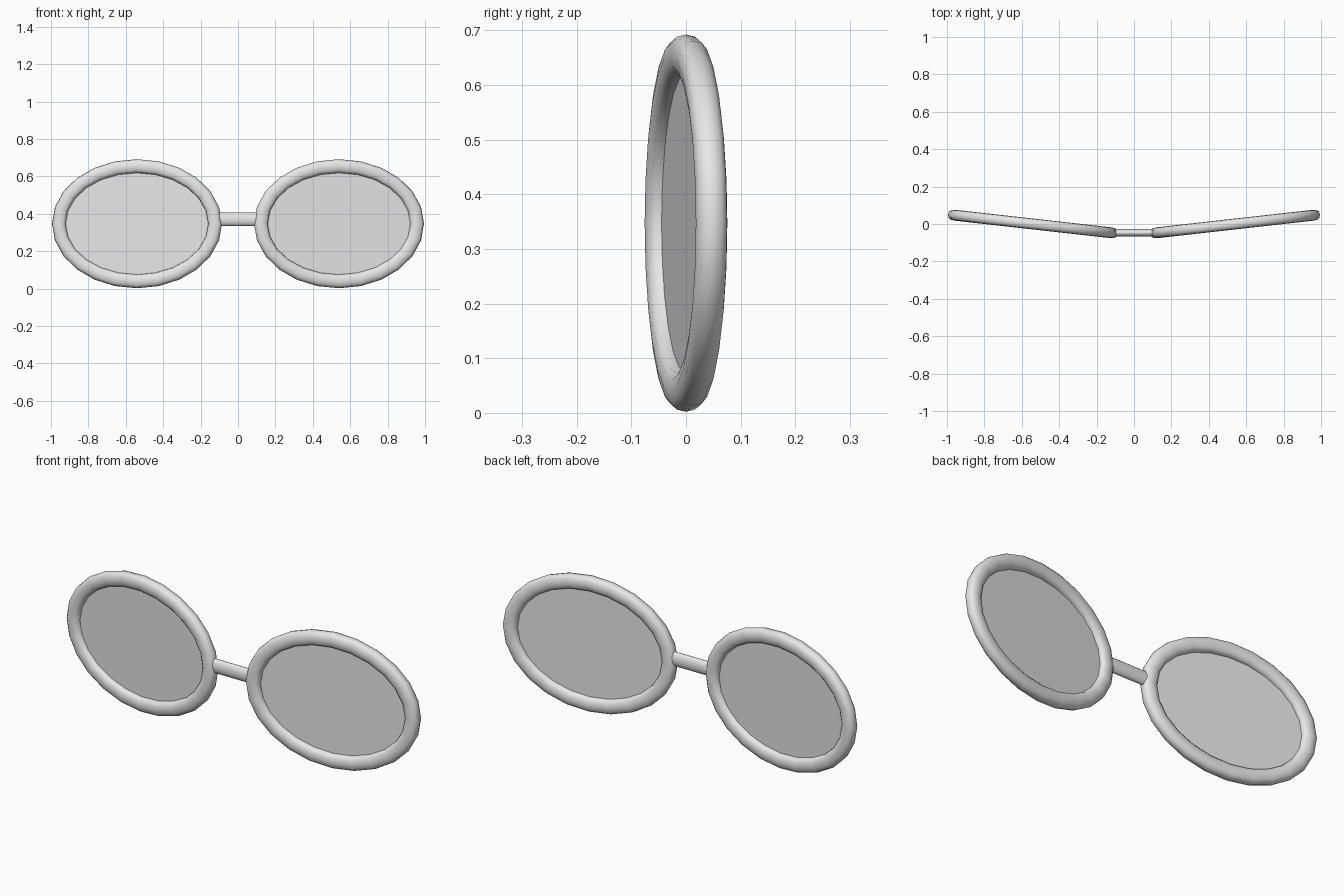
import bpy, bmesh, math
from mathutils import Matrix

if "Cube" in bpy.data.objects:
    bpy.data.objects.remove(bpy.data.objects["Cube"])

TILT = math.radians(6.4)
CX, CZ = 0.54, 0.347        # centre of each eyepiece
A, B = 0.42, 0.308          # half axes of the rim's centre line
SEG, SIDES = 24, 12

grey = bpy.data.materials.new("light grey")
grey.diffuse_color = (0.8, 0.8, 0.8, 1)
grey.use_nodes = True
grey.node_tree.nodes["Principled BSDF"].inputs["Base Color"].default_value = grey.diffuse_color


def finish(name, bm, angle=40):
    bmesh.ops.recalc_face_normals(bm, faces=bm.faces)
    me = bpy.data.meshes.new(name)
    bm.to_mesh(me)
    bm.free()
    me.materials.append(grey)
    ob = bpy.data.objects.new(name, me)
    bpy.context.collection.objects.link(ob)
    bpy.ops.object.select_all(action='DESELECT')
    ob.select_set(True)
    bpy.context.view_layer.objects.active = ob
    bpy.ops.object.shade_smooth_by_angle(angle=math.radians(angle))
    return ob


def soft(v):
    # pushes a circle towards a rounded square
    return math.copysign(abs(v) ** 0.8, v)


def place(side):
    # eyepieces sweep back towards their outer ends
    return Matrix.Translation((side * CX, 0, CZ)) @ Matrix.Rotation(side * TILT, 4, 'Z')


def rim(name, side):
    bm = bmesh.new()
    rings = []
    for i in range(SEG):
        t = math.tau * i / SEG
        ring = []
        for j in range(SIDES):
            p = math.tau * j / SIDES
            r = 0.037 * soft(math.cos(p))
            ring.append(bm.verts.new(((A + r) * math.cos(t), 0.029 * soft(math.sin(p)),
                                      (B + r) * math.sin(t))))
        rings.append(ring)
    for i in range(SEG):
        a, b = rings[i], rings[(i + 1) % SEG]
        for j in range(SIDES):
            k = (j + 1) % SIDES
            bm.faces.new((a[j], a[k], b[k], b[j]))
    bm.transform(place(side))
    finish(name, bm, 60)


def lens(name, side):
    # thin pane whose edge is buried in the rim
    bm = bmesh.new()
    bmesh.ops.create_cone(bm, cap_ends=True, segments=SEG, radius1=1, radius2=1, depth=1)
    bm.transform(place(side) @ Matrix.Diagonal((A - 0.01, 0.004, B - 0.01, 1))
                 @ Matrix.Rotation(math.pi / 2, 4, 'X'))
    finish(name, bm)


for label, side in (("left", -1), ("right", 1)):
    rim(label + "_rim", side)
    lens(label + "_lens", side)

# flattened rod joining the two rims
bm = bmesh.new()
bmesh.ops.create_cone(bm, cap_ends=True, segments=16, radius1=1, radius2=1, depth=0.2)
bm.transform(Matrix.Translation((0, -0.047, 0.37)) @ Matrix.Diagonal((1, 0.02, 0.036, 1))
             @ Matrix.Rotation(math.pi / 2, 4, 'Y'))
finish("bridge", bm, 60)
